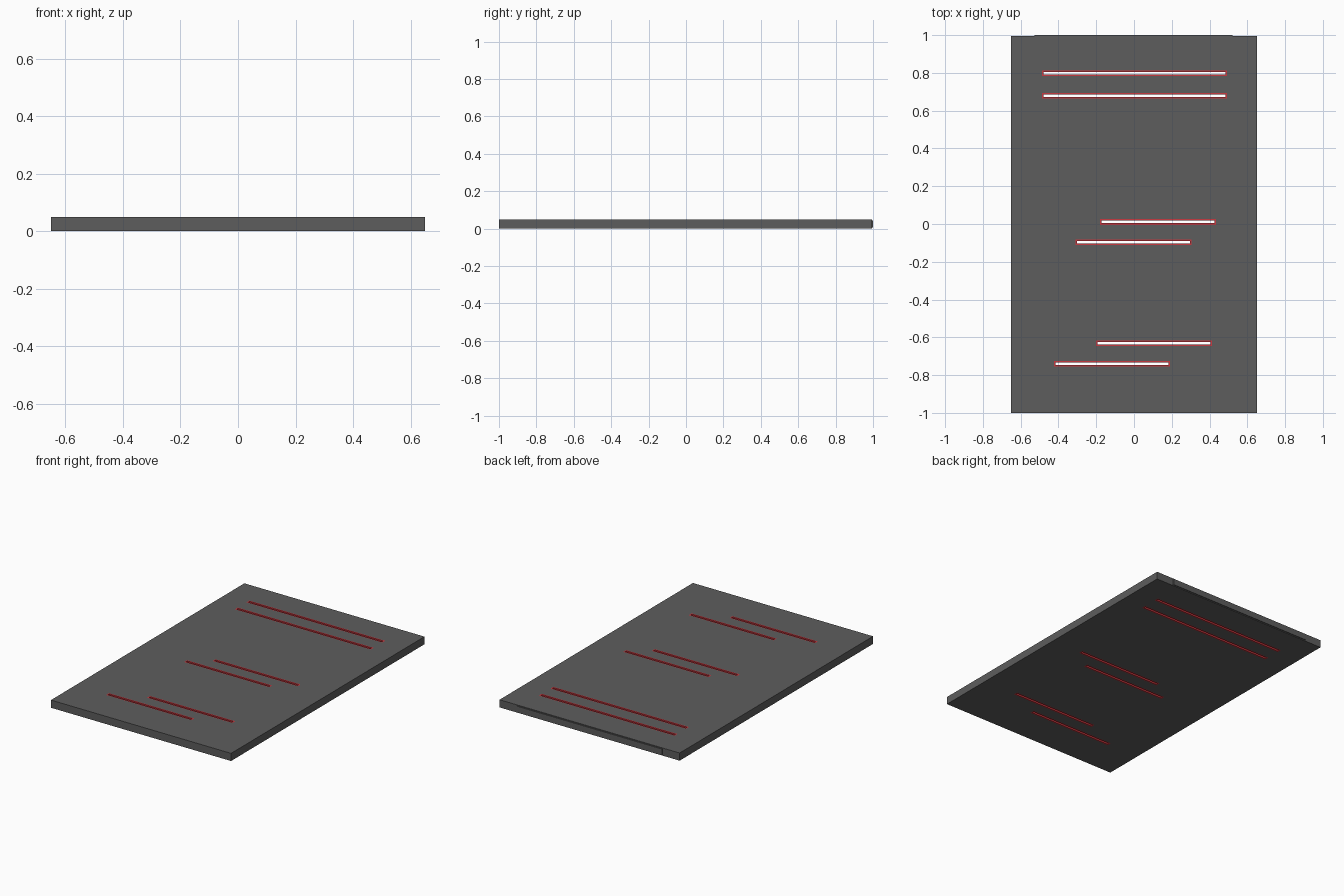
import bpy, bmesh
from mathutils import Matrix, Vector

if "Cube" in bpy.data.objects:
    bpy.data.objects.remove(bpy.data.objects["Cube"])

H = 0.05        # board thickness
SLOT = 0.03     # slot width including lining
WALL = 0.008    # lining thickness

# slots: centre x, centre y, length
SLOTS = [(0.003, 0.798, 0.98), (0.003, 0.679, 0.98),
         (0.127, 0.011, 0.615), (-0.003, -0.097, 0.615),
         (0.105, -0.632, 0.615), (-0.116, -0.739, 0.615)]


def material(name, color):
    m = bpy.data.materials.new(name)
    m.diffuse_color = color
    m.use_nodes = True
    m.node_tree.nodes["Principled BSDF"].inputs["Base Color"].default_value = m.diffuse_color
    return m


def boxes(name, specs, mat=None):
    """One object made of boxes given as (centre, size)."""
    bm = bmesh.new()
    for c, s in specs:
        bmesh.ops.create_cube(bm, size=1, matrix=Matrix.Translation(c) @ Matrix.Diagonal((*s, 1)))
    me = bpy.data.meshes.new(name)
    bm.to_mesh(me)
    bm.free()
    ob = bpy.data.objects.new(name, me)
    bpy.context.collection.objects.link(ob)
    if mat:
        me.materials.append(mat)
    return ob


grey = material("dark_grey", (0.11, 0.11, 0.11, 1))
red = material("red", (0.6, 0.04, 0.05, 1))

# board with slots cut right through
board = boxes("board", [(Vector((0, -0.003, H / 2)), (1.3, 1.994, H))], grey)
cutter = boxes("slot_cutter", [(Vector((x, y, H / 2)), (l, SLOT, H * 2)) for x, y, l in SLOTS])
cutter.hide_render = True
cutter.hide_viewport = True
cut = board.modifiers.new("slots", 'BOOLEAN')
cut.operation = 'DIFFERENCE'
cut.solver = 'EXACT'
cut.object = cutter

# thin raised strip on the back edge
boxes("back_strip", [(Vector((-0.003, 0.996, H / 2)), (1.05, 0.008, 0.04))], grey)

# red lining around each slot
for i, (x, y, l) in enumerate(SLOTS):
    c = Vector((x, y, H / 2))
    dx, dy = (l - WALL) / 2, (SLOT - WALL) / 2
    parts = []
    for s in (-1, 1):
        parts.append((c + Vector((0, s * dy, 0)), (l, WALL, H)))
        parts.append((c + Vector((s * dx, 0, 0)), (WALL, SLOT - 2 * WALL, H)))
    boxes(f"slot_lining_{i + 1}", parts, red)
